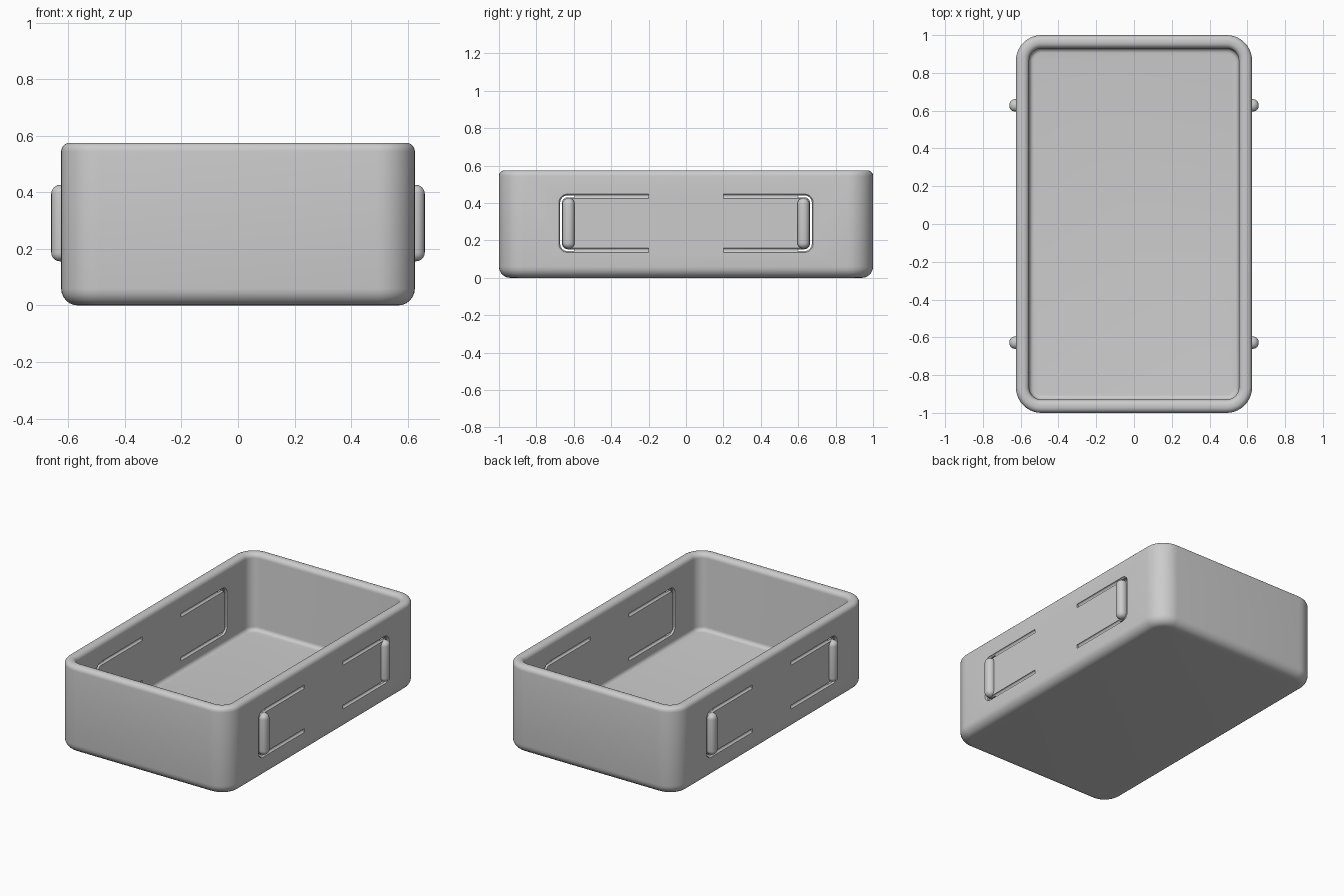
import bpy, bmesh
from math import sin, cos, pi, radians

cube = bpy.data.objects.get("Cube")
if cube:
    bpy.data.objects.remove(cube)

HX, HY, HZ = 0.625, 1.0, 0.575      # half width, half length, height
WALL, CORNER = 0.07, 0.135

grey = bpy.data.materials.new("light grey plastic")
grey.use_nodes = True
grey.diffuse_color = (0.6, 0.6, 0.6, 1)
grey.node_tree.nodes["Principled BSDF"].inputs["Base Color"].default_value = (0.6, 0.6, 0.6, 1)


def make_object(name, bm):
    bmesh.ops.recalc_face_normals(bm, faces=bm.faces)
    mesh = bpy.data.meshes.new(name)
    bm.to_mesh(mesh)
    bm.free()
    mesh.materials.append(grey)
    obj = bpy.data.objects.new(name, mesh)
    bpy.context.collection.objects.link(obj)
    return obj


def arc(cx, cy, r, start, end, steps):
    angles = [radians(start + (end - start) * i / steps) for i in range(steps + 1)]
    return [(cx + r * cos(a), cy + r * sin(a)) for a in angles]


def rounded_loop(bm, inset, z):
    r = CORNER - inset
    cx, cy = HX - CORNER, HY - CORNER
    points = []
    for k, (sx, sy) in enumerate([(1, 1), (-1, 1), (-1, -1), (1, -1)]):
        points += arc(sx * cx, sy * cy, r, 90 * k, 90 * k + 90, 10)
    return [bm.verts.new((x, y, z)) for x, y in points]


# Tray shell: wall profile of (inset, height) lofted round the rounded rectangle
profile = arc(0.06, 0.06, 0.06, 270, 180, 6)
profile += arc(0.03, HZ - 0.03, 0.03, 180, 90, 5)
profile += arc(WALL - 0.03, HZ - 0.03, 0.03, 90, 0, 5)
profile += arc(WALL + 0.025, WALL + 0.025, 0.025, 180, 270, 5)
bm = bmesh.new()
loops = [rounded_loop(bm, d, z) for d, z in profile]
for a, b in zip(loops, loops[1:]):
    for i in range(len(a)):
        j = (i + 1) % len(a)
        bm.faces.new((a[i], a[j], b[j], b[i]))
bm.faces.new(loops[0])
bm.faces.new(loops[-1])
tray = make_object("tray_shell", bm)

# U-shaped outline of a spring clip, in (y, z)
LOW, HIGH, END, R = 0.148, 0.436, 0.668, 0.035


def u_path(start):
    return ([(start, LOW)] + arc(END - R, LOW + R, R, 270, 360, 6)
            + arc(END - R, HIGH - R, R, 0, 90, 6) + [(start, HIGH)])


def slot_cutter(side, end):
    # Narrow ribbon passing through the whole wall around the clip tip
    half = 0.005
    inner, outer = [], []
    path = u_path(0.595)
    for i, (y, z) in enumerate(path):
        y0, z0 = path[max(i - 1, 0)]
        y1, z1 = path[min(i + 1, len(path) - 1)]
        length = ((y1 - y0) ** 2 + (z1 - z0) ** 2) ** 0.5
        ny, nz = (z1 - z0) / length * half, -(y1 - y0) / length * half
        inner.append((y - ny, z - nz))
        outer.append((y + ny, z + nz))
    bm = bmesh.new()
    verts = [bm.verts.new((side * 0.5, end * y, z)) for y, z in inner + outer[::-1]]
    n = len(path)
    faces = [bm.faces.new((verts[i], verts[i + 1], verts[-i - 2], verts[-i - 1]))
             for i in range(n - 1)]
    ext = bmesh.ops.extrude_face_region(bm, geom=faces, use_keep_orig=True)
    moved = [g for g in ext["geom"] if isinstance(g, bmesh.types.BMVert)]
    bmesh.ops.translate(bm, verts=moved, vec=(side * 0.2, 0, 0))
    return make_object("slot_cutter", bm)


def groove_cutter(x, end):
    # Round groove that softens the slot edges on one wall surface
    path = u_path(0.2)
    bm = bmesh.new()
    rings = []
    for i, (y, z) in enumerate(path):
        y0, z0 = path[max(i - 1, 0)]
        y1, z1 = path[min(i + 1, len(path) - 1)]
        length = ((y1 - y0) ** 2 + (z1 - z0) ** 2) ** 0.5
        ny, nz = (z1 - z0) / length, -(y1 - y0) / length
        ring = arc(0, 0, 0.0125, 15, 375, 12)[:-1]
        rings.append([bm.verts.new((x + u, end * (y + v * ny), z + v * nz)) for u, v in ring])
    for a, b in zip(rings, rings[1:]):
        for k in range(12):
            m = (k + 1) % 12
            bm.faces.new((a[k], a[m], b[m], b[k]))
    bm.faces.new(rings[0])
    bm.faces.new(rings[-1])
    return make_object("groove_cutter", bm)


cutters = []
for side in (1, -1):
    for end in (1, -1):
        cutters.append(slot_cutter(side, end))
        cutters.append(groove_cutter(side * HX, end))
        cutters.append(groove_cutter(side * (HX - WALL), end))
for cutter in cutters:
    cutter.hide_render = True
    mod = tray.modifiers.new("cut", "BOOLEAN")
    mod.object = cutter
    mod.solver = "EXACT"

# Bake the cuts, then remove the cutters
bpy.context.view_layer.update()
graph = bpy.context.evaluated_depsgraph_get()
cut_mesh = bpy.data.meshes.new_from_object(tray.evaluated_get(graph))
tray.modifiers.clear()
tray.data = cut_mesh
cut_mesh.materials.clear()
cut_mesh.materials.append(grey)
for poly in cut_mesh.polygons:
    poly.material_index = 0
for cutter in cutters:
    bpy.data.objects.remove(cutter)

# Rounded catches on the clip tips
catches = []
for side, side_name in ((1, "left"), (-1, "right")):
    for end, end_name in ((1, "back"), (-1, "front")):
        bm = bmesh.new()
        bmesh.ops.create_cube(bm, size=1)
        bmesh.ops.scale(bm, vec=(0.07, 0.066, 0.27), verts=bm.verts)
        bmesh.ops.bevel(bm, geom=bm.edges[:], offset=0.031, segments=6,
                        profile=0.5, affect="EDGES")
        bmesh.ops.translate(bm, vec=(side * HX, end * 0.628, 0.291), verts=bm.verts)
        catches.append(make_object(f"{end_name}_{side_name}_catch", bm))

# Smooth shading with crisp slot edges
bpy.ops.object.select_all(action="DESELECT")
for obj in [tray] + catches:
    obj.select_set(True)
bpy.context.view_layer.objects.active = tray
bpy.ops.object.shade_smooth_by_angle(angle=radians(35))
